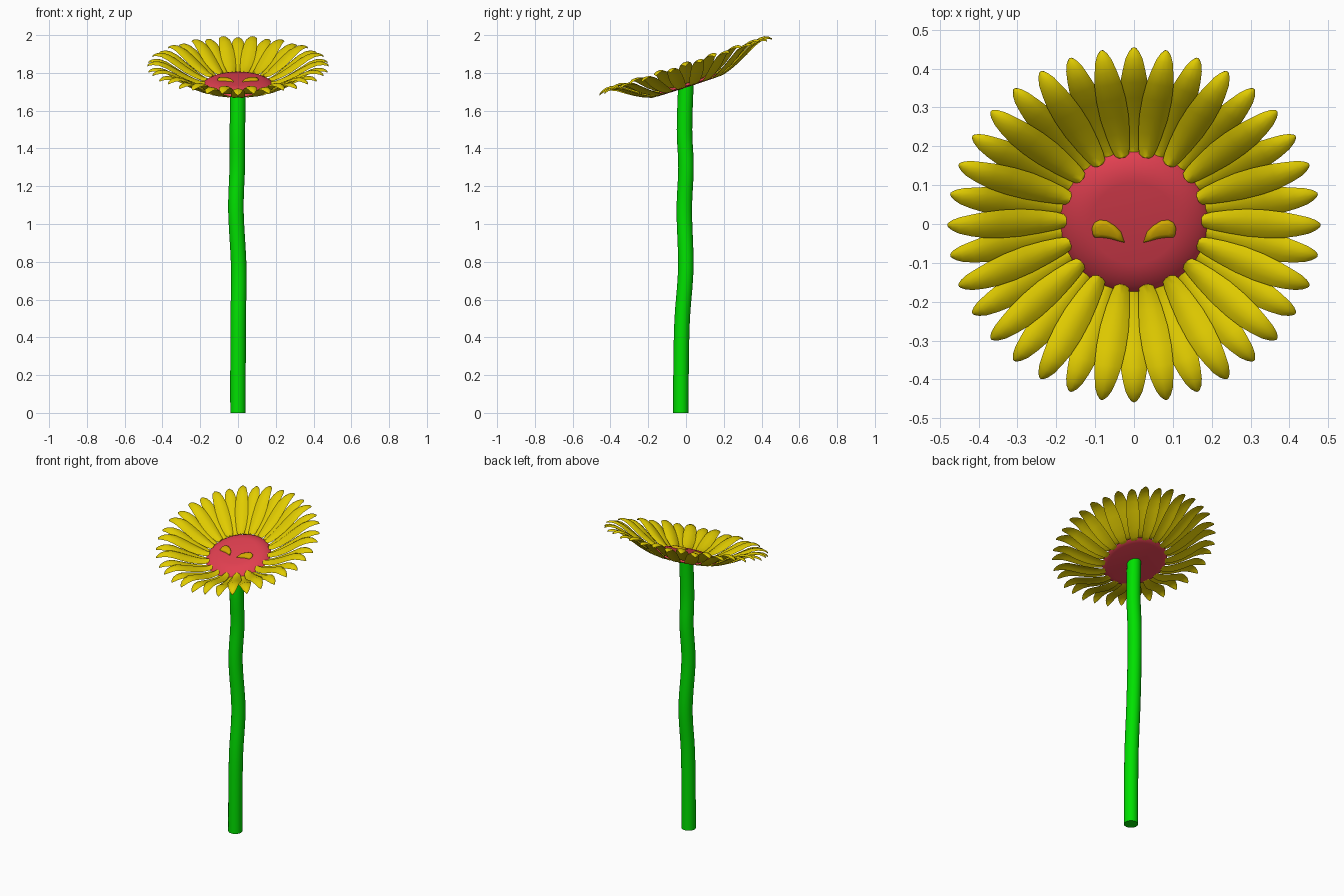
import bpy, bmesh, math
from mathutils import Matrix, Vector

if "Cube" in bpy.data.objects:
    bpy.data.objects.remove(bpy.data.objects["Cube"])

# Head frame: tilted towards the front, slightly sheared
C, S = math.cos(math.radians(18)), math.sin(math.radians(18))
HEAD = Matrix(((1, 0, 0, 0), (0, C, -0.11, 0.008), (0, S, 0.95, 1.745), (0, 0, 0, 1)))
DISC = Matrix.Translation((0, -0.003, -0.004)) @ HEAD


def material(name, rgb):
    m = bpy.data.materials.new(name)
    m.diffuse_color = (*rgb, 1)
    m.use_nodes = True
    m.node_tree.nodes["Principled BSDF"].inputs["Base Color"].default_value = m.diffuse_color
    return m


YELLOW = material("petal_yellow", (0.75, 0.6, 0.0))
PINK = material("disc_pink", (0.75, 0.05, 0.08))
GREEN = material("stem_green", (0.0, 0.75, 0.0))
GOLD = material("eye_gold", (0.65, 0.4, 0.0))


def finish(bm, name, mat, matrix=None, angle=40):
    if matrix:
        bmesh.ops.transform(bm, matrix=matrix, verts=bm.verts)
    bmesh.ops.recalc_face_normals(bm, faces=bm.faces)
    me = bpy.data.meshes.new(name)
    bm.to_mesh(me)
    bm.free()
    me.materials.append(mat)
    ob = bpy.data.objects.new(name, me)
    bpy.context.collection.objects.link(ob)
    bpy.ops.object.select_all(action='DESELECT')
    bpy.context.view_layer.objects.active = ob
    ob.select_set(True)
    bpy.ops.object.shade_smooth_by_angle(angle=math.radians(angle))
    return ob


# Petal sections: radius, height, half width (rises, then droops at the tip)
PETAL = [(0.174, 0.006, 0.009), (0.18, 0.005, 0.018), (0.2, 0.008, 0.024),
         (0.24, 0.024, 0.031), (0.29, 0.05, 0.037), (0.34, 0.08, 0.038),
         (0.385, 0.105, 0.035), (0.42, 0.115, 0.029), (0.45, 0.114, 0.022),
         (0.468, 0.107, 0.014), (0.477, 0.101, 0.007), (0.48, 0.098, 0.003)]


def add_petal(bm, angle, drop):
    # Closed thin lens-like strip, arched across its width
    rot = Matrix.Rotation(angle, 4, 'Z')
    rings = []
    for r, h, w in PETAL:
        ring = []
        low = drop * (1 - 0.6 * max(0, (r - 0.34) / 0.14))
        for t, thick in [(-1, 0), (-0.5, 1), (0, 1), (0.5, 1), (1, 0), (0.5, -1), (0, -1), (-0.5, -1)]:
            z = h - low - 0.25 * w * t * t + 0.004 * thick
            ring.append(bm.verts.new(rot @ Vector((r, w * t, z))))
        rings.append(ring)
    for a, b in zip(rings, rings[1:]):
        for i in range(8):
            j = (i + 1) % 8
            bm.faces.new((a[i], a[j], b[j], b[i]))
    bm.faces.new(rings[0])
    bm.faces.new(rings[-1])


# Two alternating rings of 18 petals
for name, start, drop in [("upper_petals", 0, 0), ("lower_petals", 10, 0.018)]:
    bm = bmesh.new()
    for k in range(18):
        add_petal(bm, math.radians(start + 20 * k), drop)
    finish(bm, name, YELLOW, HEAD, 60)

# Flower disc: lathed, flat centre with a rounded rim
bm = bmesh.new()
profile = [(0, 0.029), (0.11, 0.029), (0.13, 0.026), (0.15, 0.020), (0.17, 0.010),
           (0.185, -0.001), (0.191, -0.008), (0.185, -0.013), (0.16, -0.016), (0, -0.018)]
vs = [bm.verts.new((r, 0, h)) for r, h in profile]
es = [bm.edges.new(p) for p in zip(vs, vs[1:])]
bmesh.ops.spin(bm, geom=vs + es, axis=(0, 0, 1), cent=(0, 0, 0), steps=48, angle=2 * math.pi)
bmesh.ops.remove_doubles(bm, verts=bm.verts, dist=1e-5)
finish(bm, "flower_disc", PINK, DISC)

# Eyes: rounded almond pads, mirrored
OUTLINE = [(0.107, -0.026), (0.108, -0.01), (0.102, 0.004), (0.088, 0.011), (0.07, 0.009),
           (0.05, -0.004), (0.033, -0.022), (0.024, -0.05), (0.043, -0.045),
           (0.063, -0.039), (0.086, -0.036), (0.102, -0.036)]
for side, name in [(-1, "left_eye"), (1, "right_eye")]:
    bm = bmesh.new()
    rings = []
    for scale, h in [(1, 0.022), (1, 0.032), (0.88, 0.038), (0.55, 0.041)]:
        rings.append([bm.verts.new((side * (0.07 + (x - 0.07) * scale),
                                    -0.018 + (y + 0.016) * scale, h)) for x, y in OUTLINE])
    n = len(OUTLINE)
    for a, b in zip(rings, rings[1:]):
        for i in range(n):
            j = (i + 1) % n
            bm.faces.new((a[i], a[j], b[j], b[i]))
    bm.faces.new(rings[0])
    bm.faces.new(rings[-1])
    finish(bm, name, GOLD, DISC, 60)

# Stem: gently wavy tube, smoothed path through a few points
PATH = [(0, -0.027, 0), (0, -0.026, 0.25), (0.001, -0.02, 0.5), (0.004, -0.001, 0.77),
        (-0.011, -0.009, 1.07), (-0.004, 0, 1.3), (-0.003, -0.008, 1.5), (0, 0, 1.75)]


def path_point(i, t):
    p = [Vector(PATH[min(max(i + d, 0), len(PATH) - 1)]) for d in (-1, 0, 1, 2)]
    return 0.5 * (2 * p[1] + (p[2] - p[0]) * t + (2 * p[0] - 5 * p[1] + 4 * p[2] - p[3]) * t * t
                  + (3 * p[1] - p[0] - 3 * p[2] + p[3]) * t ** 3)


bm = bmesh.new()
points = [path_point(i, k / 5) for i in range(len(PATH) - 1) for k in range(5)] + [Vector(PATH[-1])]
rings = [[bm.verts.new(p + Vector((0.041 * math.cos(a), 0.041 * math.sin(a), 0)))
          for a in (2 * math.pi * k / 24 for k in range(24))] for p in points]
for a, b in zip(rings, rings[1:]):
    for i in range(24):
        j = (i + 1) % 24
        bm.faces.new((a[i], a[j], b[j], b[i]))
bm.faces.new(rings[0])
bm.faces.new(rings[-1])
finish(bm, "stem", GREEN)
